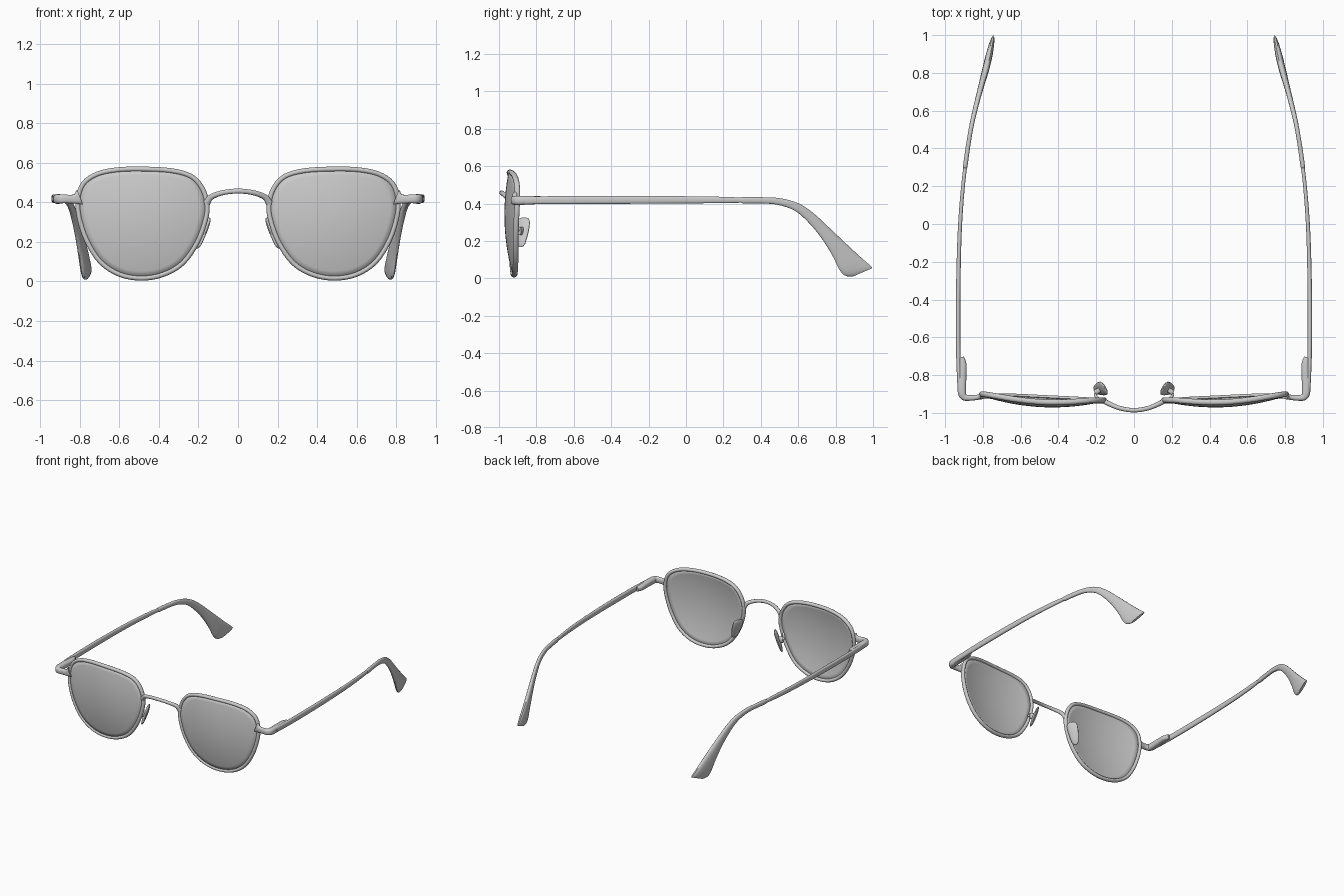
import bpy, bmesh
from math import cos, sin, pi
from mathutils import Vector as V

if "Cube" in bpy.data.objects:
    bpy.data.objects.remove(bpy.data.objects["Cube"])


def smooth_path(pts, steps=4, closed=False):
    """Catmull-Rom interpolation of points of any dimension."""
    n, out = len(pts), []
    for i in range(n if closed else n - 1):
        ids = [i - 1, i, i + 1, i + 2]
        a, b, c, d = [V(pts[k % n] if closed else pts[min(max(k, 0), n - 1)]) for k in ids]
        for s in range(steps):
            t = s / steps
            out.append(0.5 * (2 * b + (c - a) * t + (2 * a - 5 * b + 4 * c - d) * t * t
                              + (3 * b - a - 3 * c + d) * t ** 3))
    if not closed:
        out.append(V(pts[-1]))
    return out


def oval(center, u, v, sides=12, power=1.0):
    """Ring round a centre with half axes u and v; power < 1 makes it boxier."""
    ring = []
    for i in range(sides):
        c, s = cos(2 * pi * (i + .5) / sides), sin(2 * pi * (i + .5) / sides)
        cu = abs(c) ** power * (1 if c > 0 else -1)
        sv = abs(s) ** power * (1 if s > 0 else -1)
        ring.append(center + u * cu + v * sv)
    return ring


def loft(name, rings, closed=False, mirror=True):
    bm = bmesh.new()
    rows = [[bm.verts.new(p) for p in r] for r in rings]
    n = len(rows[0])
    for k in range(len(rows) if closed else len(rows) - 1):
        a, b = rows[k], rows[(k + 1) % len(rows)]
        for i in range(n):
            bm.faces.new((a[i], a[(i + 1) % n], b[(i + 1) % n], b[i]))
    if not closed:
        bm.faces.new(rows[0])
        bm.faces.new(rows[-1])
    return finish(name, bm, mirror)


def finish(name, bm, mirror=True):
    bmesh.ops.recalc_face_normals(bm, faces=bm.faces)
    me = bpy.data.meshes.new(name)
    bm.to_mesh(me)
    bm.free()
    ob = bpy.data.objects.new(name, me)
    bpy.context.collection.objects.link(ob)
    bpy.ops.object.select_all(action='DESELECT')
    ob.select_set(True)
    bpy.context.view_layer.objects.active = ob
    bpy.ops.object.shade_smooth_by_angle(angle=0.8)
    if mirror:
        m = ob.modifiers.new("Mirror", 'MIRROR')
        m.use_mirror_merge = False
    return ob


def sweep(name, path, ref, closed=False, mirror=True, power=1.0):
    """Path points are (x, y, z, half width across ref, half width along ref)."""
    n, rings = len(path), []
    for i, p in enumerate(path):
        q, r = (path[i - 1], path[(i + 1) % n]) if closed else (path[max(i - 1, 0)], path[min(i + 1, n - 1)])
        t = (V(r[:3]) - V(q[:3])).normalized()
        a = t.cross(ref).normalized()
        rings.append(oval(V(p[:3]), a * p[3], a.cross(t) * p[4], power=power))
    return loft(name, rings, closed, mirror)


def dome(x, z):
    return -0.966 + 0.43 * ((x - .43) ** 2 + (z - .34) ** 2)


Y, Z = V((0, 1, 0)), V((0, 0, 1))

# Rim: closed tube lying on the dome surface
outline = [(.49, .568), (.61, .564), (.71, .543), (.78, .495), (.807, .42), (.803, .33),
           (.765, .21), (.695, .1), (.6, .037), (.49, .017), (.38, .035), (.28, .093),
           (.205, .2), (.165, .31), (.157, .385), (.178, .465), (.235, .53), (.34, .56)]
outline = smooth_path(outline, 4, True)
sweep("rim", [(p[0], dome(*p), p[1], .013, .015) for p in outline], Y, closed=True)

# Lens: concentric rings on the same dome
bm = bmesh.new()
cx, cz, rows = .485, .31, []
for k in range(1, 9):
    row = []
    for p in outline:
        x, z = cx + (p[0] - cx) * k / 8, cz + (p[1] - cz) * k / 8
        row.append(bm.verts.new((x, dome(x, z), z)))
    rows.append(row)
mid = bm.verts.new((cx, dome(cx, cz), cz))
n = len(outline)
for i in range(n):
    j = (i + 1) % n
    bm.faces.new((mid, rows[0][i], rows[0][j]))
    for a, b in zip(rows, rows[1:]):
        bm.faces.new((a[i], b[i], b[j], a[j]))
lens = finish("lens", bm)
sol = lens.modifiers.new("Thickness", 'SOLIDIFY')
sol.thickness, sol.offset = .01, 0

# Bridge: arched bar between the rims
half = [(.158, -.938, .395, .018, .014), (.135, -.95, .427, .015, .013), (.075, -.975, .449, .013, .012)]
bridge = [(-p[0],) + p[1:] for p in half] + [(0, -.986, .457, .013, .012)] + half[::-1]
sweep("bridge", smooth_path(bridge, 5), Y, mirror=False)

# End piece: flares off the rim, turns the corner and runs back to the hinge
end = [(.8, -.913, .425, .014, .04), (.825, -.917, .417, .014, .024), (.87, -.921, .417, .015, .022),
       (.9, -.915, .417, .019, .023), (.911, -.885, .417, .023, .025), (.909, -.8, .418, .022, .022),
       (.908, -.74, .418, .021, .02), (.915, -.705, .418, .014, .017)]
sweep("end_piece", smooth_path(end, 4), Z, power=.7)

# Temple: lofted between an upper and a lower edge, bowed inward towards the ear
bow = smooth_path([(-.9, .922), (-.7, .93), (-.4, .931), (-.1, .925), (.1, .914), (.3, .894),
                   (.5, .864), (.65, .83), (.8, .79), (.88, .77), (1.0, .744)], 6)


def bow_x(y):
    for a, b in zip(bow, bow[1:]):
        if y <= b[0]:
            return a[1] + (b[1] - a[1]) * (y - a[0]) / (b[0] - a[0])
    return bow[-1][1]


# Stations: upper y, upper z, lower y, lower z, half thickness
def temple(name, stations):
    rings = []
    for yu, zu, yl, zl, h in smooth_path(stations, 4):
        c, u = V((0, (yu + yl) / 2, (zu + zl) / 2)), V((0, (yu - yl) / 2, (zu - zl) / 2))
        ring = oval(c, u, V((h, 0, 0)), 16, .8)
        rings.append([p + V((bow_x(p.y), 0, 0)) for p in ring])
    return loft(name, rings)


temple("temple_arm", [(-.86, .438, -.86, .396, .011), (-.5, .441, -.5, .397, .012),
                      (-.1, .44, -.1, .4, .011), (.2, .436, .2, .402, .01), (.31, .43, .31, .405, .01)])
temple("temple_tip", [(.295, .429, .295, .406, .009), (.31, .435, .31, .4, .012),
                      (.4, .434, .4, .4, .012), (.5, .429, .49, .393, .012), (.6, .402, .58, .362, .013),
                      (.68, .35, .65, .303, .014), (.76, .277, .72, .22, .016), (.85, .192, .78, .125, .019),
                      (.93, .118, .82, .045, .019), (.985, .07, .85, .014, .015),
                      (.998, .055, .89, .009, .009)])

# Nose pad: thin rounded leaf, wider at the top, facing in and back
wide, down = V((.5, .86, 0)), V((.32, -.1, -.94))
face = wide.cross(down).normalized()
top, rings = V((.153, -.866, .325)), []
for s, w, h in [(0, .012, .003), (.006, .03, .007), (.025, .04, .011), (.07, .039, .013),
                (.12, .031, .012), (.15, .024, .009), (.164, .014, .005), (.168, .005, .002)]:
    rings.append(oval(top + down * s, wide * w, face * h, 16))
loft("nose_pad", rings)

# Nose pad arm: short wire from the rim to a small mount behind the pad
arm = [(.178, -.935, .285, .008, .008), (.196, -.918, .27, .008, .008),
       (.205, -.9, .258, .008, .008), (.19, -.882, .252, .008, .008)]
sweep("nose_pad_arm", smooth_path(arm, 4), Z)
sweep("nose_pad_mount", [(.207, -.894, .253, .014, .022), (.182, -.878, .253, .014, .022)], Z, power=.6)
